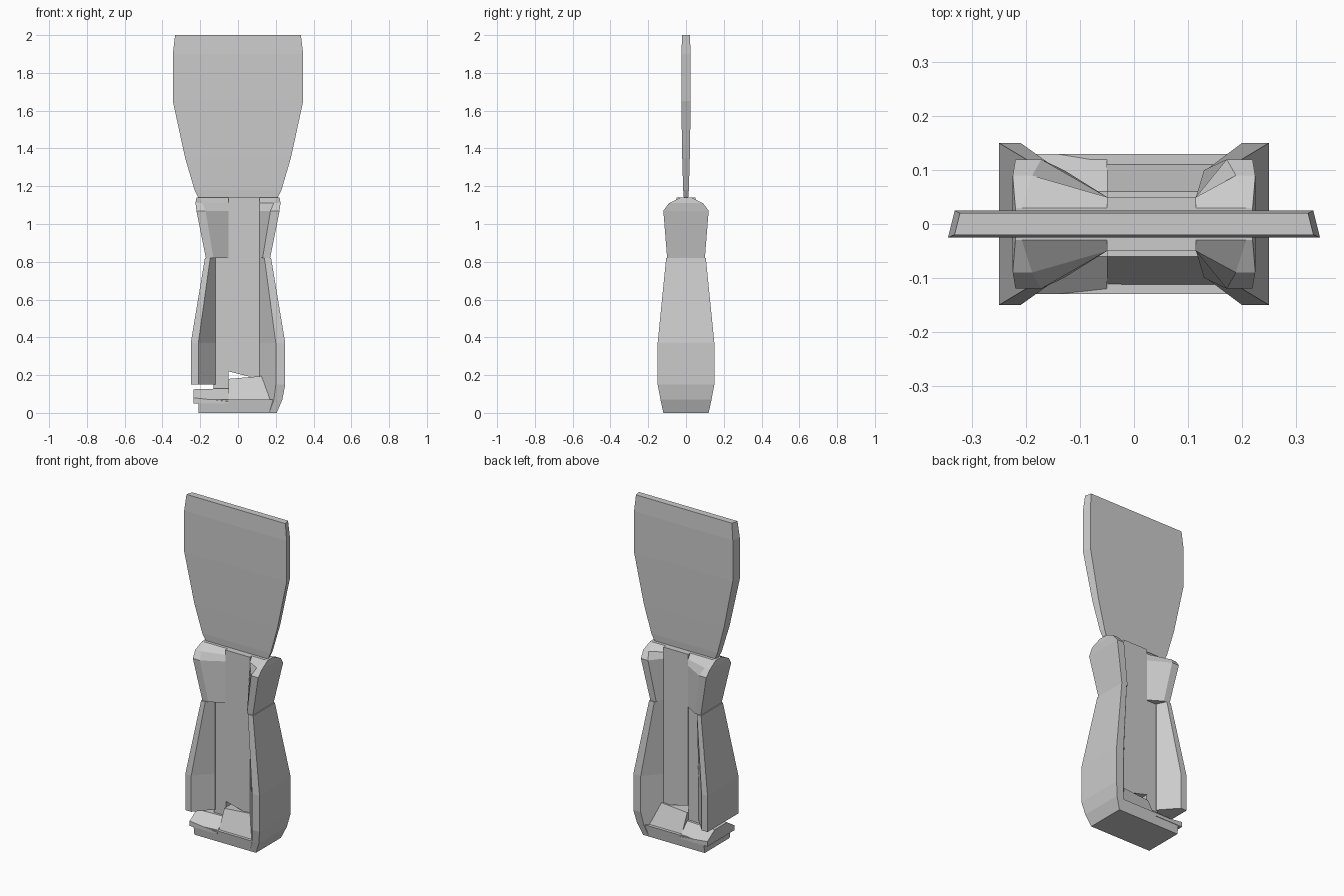
import bpy, bmesh

cube = bpy.data.objects.get("Cube")
if cube:
    bpy.data.objects.remove(cube, do_unlink=True)

grey = bpy.data.materials.new("plain grey")
grey.use_nodes = True
tone = (0.6, 0.6, 0.6, 1)
grey.diffuse_color = tone
grey.node_tree.nodes["Principled BSDF"].inputs["Base Color"].default_value = tone

LEFT, RIGHT = 1, -1
web_depth = 0.05       # half depth of the recessed middle
web_left = 0.115       # edges of the recessed middle
web_right = -web_depth
rim = 0.04             # width of the full-depth edge of each grip


def loft(name, rings):
    """Skin a stack of equal-length point rings and cap both ends."""
    bm = bmesh.new()
    loops = [[bm.verts.new(point) for point in ring] for ring in rings]
    for lower, upper in zip(loops, loops[1:]):
        for i in range(len(lower)):
            bm.faces.new((lower[i - 1], lower[i], upper[i], upper[i - 1]))
    bm.faces.new(loops[0])
    bm.faces.new(loops[-1])
    bmesh.ops.recalc_face_normals(bm, faces=bm.faces)
    mesh = bpy.data.meshes.new(name)
    bm.to_mesh(mesh)
    bm.free()
    mesh.materials.append(grey)
    obj = bpy.data.objects.new(name, mesh)
    bpy.context.scene.collection.objects.link(obj)


def cheek(name, side, inner, sections):
    """Side part: flat outer wall, full-depth rim, slope down to the web."""
    rings = []
    for height, outer, depth in sections:
        front = [(side * outer, depth),
                 (side * (outer - rim * depth / sections[0][-1]), depth),
                 (inner, min(web_depth, depth))]
        rings.append([(x, -y, height) for x, y in front]
                     + [(x, y, height) for x, y in reversed(front)])
    loft(name, rings)


def plate(name, outline, depth):
    """Upright slab of even thickness from an outline in the front plane."""
    loft(name, [[(x, y, z) for x, z in outline] for y in (-depth, depth)])


def block(name, left, right, levels):
    """Straight-sided base piece; each level gives two heights and a depth."""
    loft(name, [[(right, -depth, low), (left, -depth, high),
                 (left, depth, high), (right, depth, low)]
                for low, high, depth in levels])


# Blade: wide flared sheet, thin at the neck, bevelled towards the back
rings = []
for height, width, depth in [(1.12, 0.2, 0.01), (1.18, 0.23, 0.015), (1.35, 0.28, 0.02),
                             (1.65, 0.345, 0.025), (1.9, 0.345, 0.025), (2, 0.333, 0.02)]:
    back = width - depth / 2
    rings.append([(-width, -depth, height), (width, -depth, height),
                  (back, depth, height), (-back, depth, height)])
loft("blade", rings)

# Grips: broad at the belly, narrowing to the waist; the left one reaches the foot
belly = [(0.15, 0.25, 0.15), (0.37, 0.25, 0.15), (0.82, 0.175, 0.105)]
foot = [(0, 0.205, 0.12), (0.07, 0.235, 0.135)]
cheek("left_grip", LEFT, web_left, foot + belly)
cheek("right_grip", RIGHT, -0.12, belly)

# Collar: halves flaring above the pinched waist, then closing in to the blade
flare = [(0.82, 0.17, 0.1), (1.07, 0.22, 0.12), (1.11, 0.225, 0.09), (1.14, 0.22, 0.03)]
cheek("left_collar", LEFT, web_left, flare)
cheek("right_collar", RIGHT, web_right, flare)

# Recessed web; the slanted lower edge leaves a small gap
top = 1.14
plate("center_web", [(web_right, 0.22), (0.07, 0.19), (web_left, 0.17),
                     (web_left, top), (web_right, top)], web_depth)
side_top, side_foot, side_edge = 0.9, 0.1, -0.13
plate("side_web", [(side_edge, side_foot), (web_right, side_foot),
                   (web_right, side_top), (side_edge, side_top)], web_depth - 0.005)

# Pommel: tapered base, a low step on the right and a taller sloped block
block("pommel", 0.2, -0.21, [(0, 0, 0.12), (0.07, 0.07, 0.13)])
block("pommel_step", web_right, -0.235, [(0.05, 0.05, 0.13), (0.08, 0.06, 0.13),
                                         (0.125, 0.13, 0.06)])
block("pommel_block", 0.19, web_right, [(0.05, 0.05, 0.12), (0.18, 0.2, 0.06)])
